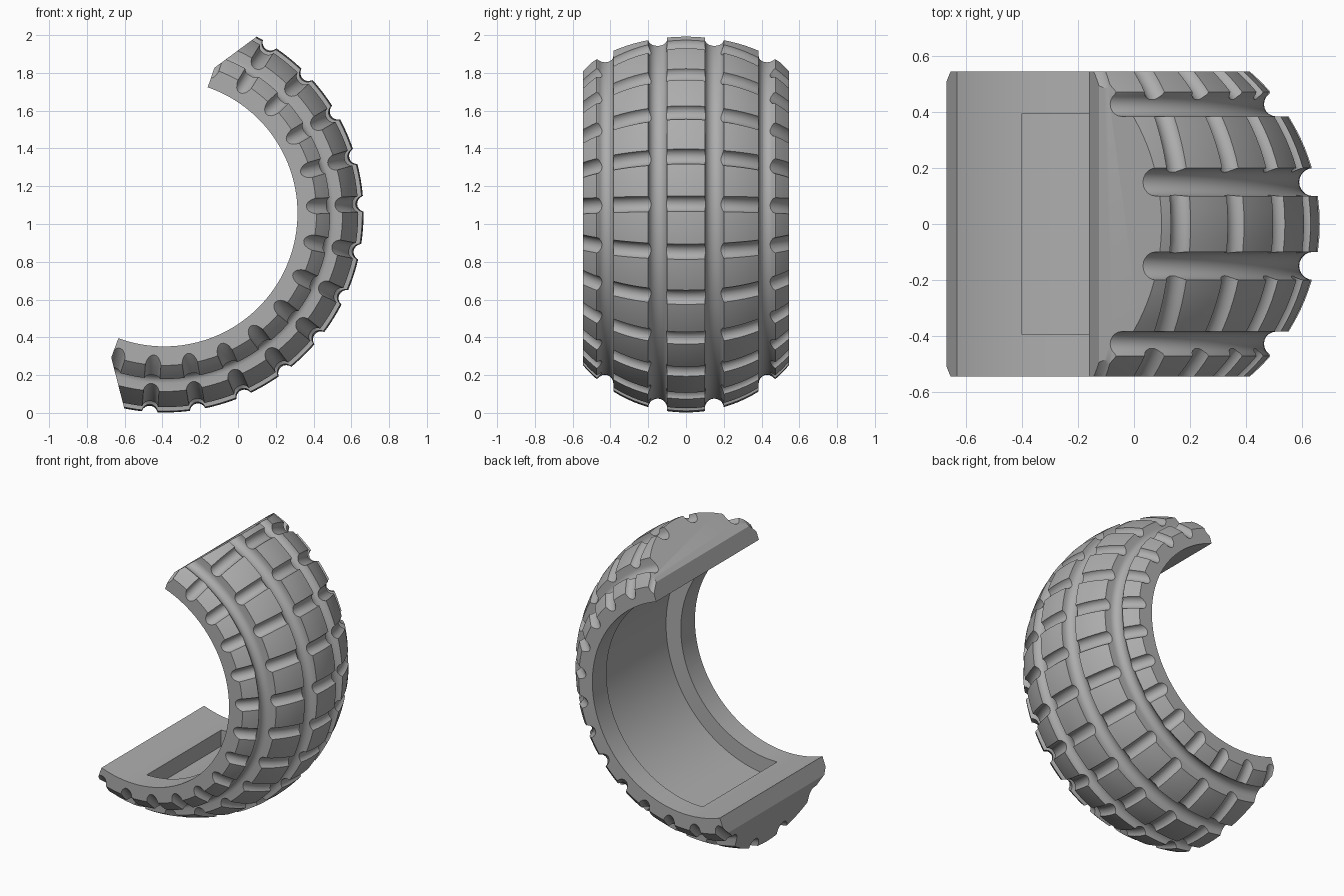
import bpy, bmesh, math
from math import sin, cos, radians, sqrt
from mathutils import Vector

cube = bpy.data.objects.get("Cube")
if cube:
    bpy.data.objects.remove(cube)

CX, CZ = -0.39, 1.057          # ring axis
R, CROWN = 1.055, 0.72         # tread radius and crown curvature
INNER, HALF_W = 0.705, 0.545
MID = radians(-19.6)           # middle of the arc
STEP = 2 * math.pi / 26        # spacing of the cross notches


def at(a, r, y):
    return Vector((CX + r * cos(a), y, CZ + r * sin(a)))


def tread(y):
    return R - CROWN + sqrt(CROWN ** 2 - y ** 2)


def make_object(name, bm):
    bmesh.ops.recalc_face_normals(bm, faces=bm.faces)
    mesh = bpy.data.meshes.new(name)
    bm.to_mesh(mesh)
    bm.free()
    ob = bpy.data.objects.new(name, mesh)
    bpy.context.collection.objects.link(ob)
    return ob


def loft(bm, rings):
    """Skin a list of closed rings and cap both ends."""
    loops = [[bm.verts.new(p) for p in ring] for ring in rings]
    n = len(loops[0])
    for a, b in zip(loops, loops[1:]):
        for i in range(n):
            j = (i + 1) % n
            bm.faces.new((a[i], a[j], b[j], b[i]))
    bm.faces.new(loops[0])
    bm.faces.new(loops[-1])


def sweep(bm, profile, half, steps):
    """Sweep a (y, r) profile around the ring axis."""
    loft(bm, [[at(MID + half * (2 * k / steps - 1), r, y) for y, r in profile]
              for k in range(steps + 1)])


def crown(y0, y1, n):
    return [(y, tread(y)) for y in (y0 + (y1 - y0) * i / n for i in range(n + 1))]


def groove(y0, y1, depth, n=10):
    """Round-bottomed channel between two tread ribs."""
    mid, rad = (y0 + y1) / 2, (y1 - y0) / 2
    base = tread(mid) - depth + rad
    pts = [(mid - rad * cos(math.pi * i / n), base - rad * sin(math.pi * i / n))
           for i in range(n + 1)]
    return [p for p in pts if p[1] < tread(p[0]) - 0.002]


# Cross-section: one half of the tread, mirrored, closed by the inner rim
right_half = (crown(0, 0.1, 2) + groove(0.1, 0.2, 0.058) + crown(0.2, 0.385, 5)
              + groove(0.385, 0.473, 0.058) + crown(0.473, HALF_W, 3))
left_half = [(-y, r) for y, r in reversed(right_half[1:])]
section = left_half + right_half + [(HALF_W, INNER), (-HALF_W, INNER)]

bm = bmesh.new()
sweep(bm, section, radians(90.6), 104)

# Sloping cuts across the tread at both ends
u = Vector((cos(MID), 0, sin(MID)))
v = Vector((-sin(MID), 0, cos(MID)))
origin = Vector((CX, 0, CZ))
for side in (1, -1):
    p = origin - 0.01 * u + 0.812 * side * v
    q = origin + 0.147 * u + 1.045 * side * v
    slope = q - p
    normal = slope.cross(Vector((0, 1, 0))).normalized()
    if normal.dot(u) > 0:
        normal.negate()
    cut = bmesh.ops.bisect_plane(bm, geom=bm.verts[:] + bm.edges[:] + bm.faces[:],
                                 dist=1e-5, plane_co=p, plane_no=normal, clear_outer=True)
    edges = [e for e in cut["geom_cut"] if isinstance(e, bmesh.types.BMEdge)]
    bmesh.ops.holes_fill(bm, edges=edges, sides=0)
tyre = make_object("tyre_shell", bm)

# Cross notches: round bars bent over the crown
bm = bmesh.new()
for k in range(-8, 6):
    a = radians(2.7) + k * STEP
    rings = []
    for i in range(25):
        t = radians(60) * (i / 12 - 1)
        ring = []
        for s in range(20):
            w = 2 * math.pi * s / 20
            d = CROWN + 0.01 + 0.043 * cos(w)
            centre = at(a, R - CROWN + d * cos(t), d * sin(t))
            ring.append(centre + 0.043 * sin(w) * Vector((-sin(a), 0, cos(a))))
        rings.append(ring)
    loft(bm, rings)
notches = make_object("notch_cutter", bm)

# Shallow recess inside the rim
bm = bmesh.new()
sweep(bm, [(-0.395, 0.6), (0.395, 0.6), (0.395, 0.815), (-0.395, 0.815)], radians(71.3), 82)
recess = make_object("recess_cutter", bm)

bpy.context.view_layer.objects.active = tyre
tyre.select_set(True)
for cutter in (notches, recess):
    mod = tyre.modifiers.new(cutter.name, "BOOLEAN")
    mod.operation, mod.solver, mod.object = "DIFFERENCE", "EXACT", cutter
    bpy.ops.object.modifier_apply(modifier=mod.name)
    bpy.data.objects.remove(cutter)

# Plain grey finish
grey = bpy.data.materials.new("plain grey")
grey.use_nodes = True
colour = (0.42, 0.42, 0.42, 1)
grey.diffuse_color = colour
grey.node_tree.nodes["Principled BSDF"].inputs["Base Color"].default_value = colour
tyre.data.materials.clear()
tyre.data.materials.append(grey)

bpy.ops.object.select_all(action="DESELECT")
tyre.select_set(True)
bpy.ops.object.shade_smooth_by_angle(angle=radians(25))
